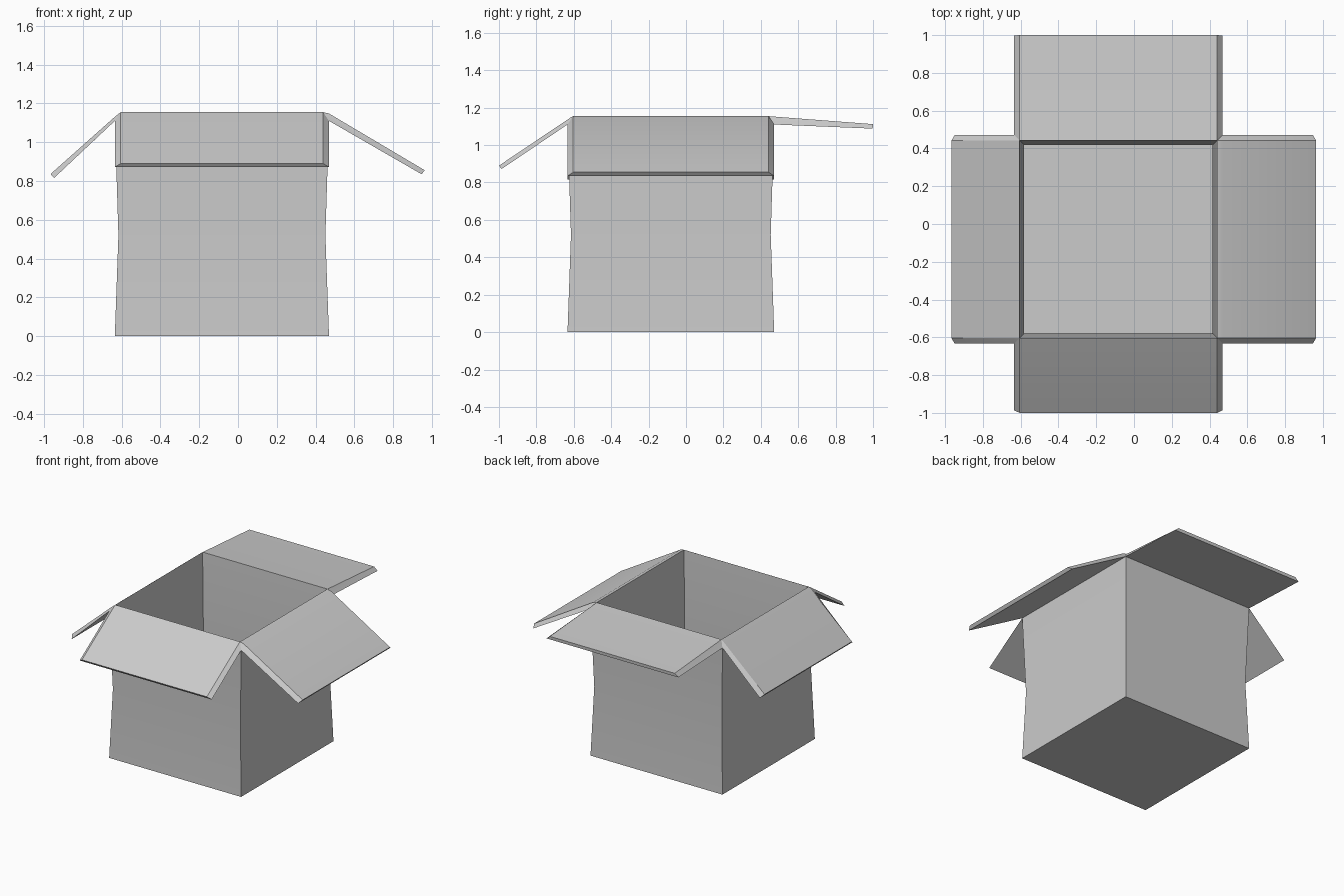
import bpy
import bmesh
from math import radians
from mathutils import Matrix, Vector

cube = bpy.data.objects.get("Cube")
if cube:
    bpy.data.objects.remove(cube, do_unlink=True)

CENTRE = Vector((-0.083, -0.081, 0))
OUTER, INNER = 0.5525, 0.5225      # half widths of the card's two faces
RIM_Z, LIP_Z, WAIST_Z = 1.155, 1.11, 0.52

card = bpy.data.materials.new("grey_card")
card.use_nodes = True
GREY = (0.6, 0.6, 0.6, 1)
card.diffuse_color = GREY
card.node_tree.nodes["Principled BSDF"].inputs["Base Color"].default_value = GREY


def finish(name, bm):
    bmesh.ops.recalc_face_normals(bm, faces=bm.faces)
    mesh = bpy.data.meshes.new(name)
    bm.to_mesh(mesh)
    bm.free()
    mesh.materials.append(card)
    obj = bpy.data.objects.new(name, mesh)
    bpy.context.collection.objects.link(obj)
    bpy.ops.object.select_all(action="DESELECT")
    obj.select_set(True)
    bpy.context.view_layer.objects.active = obj
    bpy.ops.object.shade_smooth_by_angle(angle=radians(20))


def box_body():
    """Square rings lofted up the outside, over the rim and down the inside."""
    bm = bmesh.new()
    profile = [(OUTER, 0), (0.534, WAIST_Z), (OUTER, LIP_Z),
               (INNER, RIM_Z), (0.499, WAIST_Z), (INNER, 0.03)]
    corners = [(-1, -1), (1, -1), (1, 1), (-1, 1)]
    rings = [[bm.verts.new(CENTRE + Vector((sx * r, sy * r, z))) for sx, sy in corners]
             for r, z in profile]
    for a, b in zip(rings, rings[1:]):
        for i in range(4):
            j = (i + 1) % 4
            bm.faces.new((a[i], a[j], b[j], b[i]))
    bm.faces.new(rings[0])
    bm.faces.new(rings[-1])
    finish("box_body", bm)


def flap(name, turn, hinge, tip_top, tip_low):
    """Mitred panel: narrow upper face, wide lower face, joined to the rim."""
    bm = bmesh.new()
    points = [(INNER, RIM_Z, INNER), (*hinge, INNER), (*tip_top, INNER),
              (*tip_low, OUTER), (OUTER, LIP_Z, OUTER)]
    spin = Matrix.Rotation(radians(turn), 3, "Z")
    sides = [[bm.verts.new(CENTRE + spin @ Vector((r, s * w, z))) for r, z, w in points]
             for s in (-1, 1)]
    a, b = sides
    for i in range(4):
        bm.faces.new((a[i], a[i + 1], b[i + 1], b[i]))
    for rim, top, tip, low, lip in sides:
        bm.faces.new((top, tip, low, lip))
        bm.faces.new((rim, top, lip))
    finish(name, bm)


box_body()
flap("left_flap", 0, (0.5525, 1.148), (1.047, 0.855), (1.03, 0.835))
flap("back_flap", 90, (0.54, 1.153), (1.081, 1.112), (1.079, 1.088))
flap("right_flap", 180, (0.5525, 1.131), (0.884, 0.836), (0.866, 0.815))
flap("front_flap", 270, (0.535, 1.148), (0.919, 0.89), (0.905, 0.872))
